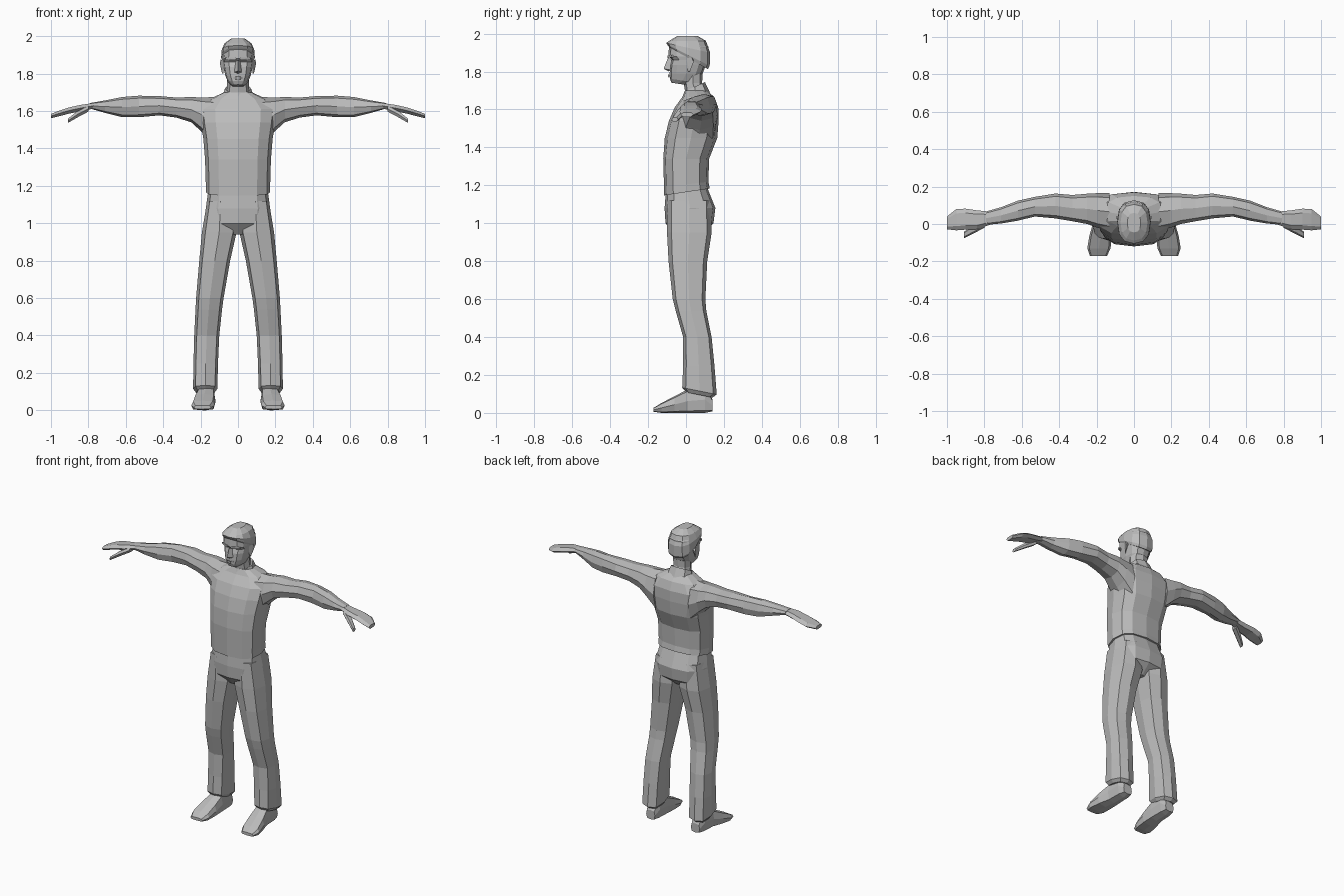
import bpy, bmesh, math
from mathutils import Vector

mat = bpy.data.materials.new("plain grey")
mat.diffuse_color = (0.5, 0.5, 0.5, 1)


def ring(axis, pos, a0, a1, b0, b1, tilt=0, n=8, p=0.75):
    """Rounded-box ring across an axis; tilt shifts the ring along the axis by its second coordinate."""
    pts = []
    for i in range(n):
        t = 2 * math.pi * i / n
        c, s = round(math.cos(t), 6), round(math.sin(t), 6)
        u = (a0 + a1) / 2 + (a1 - a0) / 2 * math.copysign(abs(c) ** p, c)
        v = (b0 + b1) / 2 + (b1 - b0) / 2 * math.copysign(abs(s) ** p, s)
        w = pos + tilt * (v - (b0 + b1) / 2)
        pts.append(Vector({'x': (w, u, v), 'y': (u, w, v), 'z': (u, v, w)}[axis]))
    return pts


def loft(name, axis, rows, n=8, p=0.75, mirror=False):
    """Skin rings together, cap both ends and optionally mirror across x."""
    bm = bmesh.new()
    rings = [[bm.verts.new(q) for q in ring(axis, *r, n=n, p=p)] for r in rows]
    for a, b in zip(rings, rings[1:]):
        for i in range(n):
            j = (i + 1) % n
            bm.faces.new((a[i], a[j], b[j], b[i]))
    bm.faces.new(rings[0])
    bm.faces.new(rings[-1])
    return finish(name, bm, mirror)


def hull(name, pts, mirror=False):
    """Small faceted solid around a few points."""
    bm = bmesh.new()
    for q in pts:
        bm.verts.new(q)
    bmesh.ops.convex_hull(bm, input=bm.verts)
    return finish(name, bm, mirror)


def finish(name, bm, mirror):
    bmesh.ops.recalc_face_normals(bm, faces=bm.faces)
    me = bpy.data.meshes.new(name)
    bm.to_mesh(me)
    bm.free()
    me.materials.append(mat)
    ob = bpy.data.objects.new(name, me)
    bpy.context.collection.objects.link(ob)
    if mirror:
        ob.modifiers.new("mirror", 'MIRROR').use_clip = False
    return ob


# Shirt body: z, x range, y range, tilt
loft("shirt", 'z', [
    (1.165, -.155, .155, -.10, .11, .15),
    (1.165, -.172, .172, -.115, .125, .15),
    (1.205, -.172, .172, -.116, .118, .12),
    (1.34, -.176, .176, -.12, .122),
    (1.45, -.185, .185, -.112, .165),
    (1.54, -.20, .20, -.09, .172),
    (1.61, -.205, .205, -.06, .17),
    (1.665, -.15, .15, -.02, .15),
    (1.70, -.075, .075, -.005, .11)], n=12, p=.75)

# Sleeves and forearms: x, y range, z range
loft("arm", 'x', [
    (.13, -.035, .165, 1.42, 1.675),
    (.195, -.02, .165, 1.49, 1.672),
    (.25, .0, .162, 1.54, 1.675),
    (.33, .015, .155, 1.565, 1.672),
    (.42, .03, .163, 1.577, 1.68),
    (.53, .04, .145, 1.567, 1.682),
    (.62, .018, .125, 1.567, 1.675),
    (.71, .003, .09, 1.59, 1.657),
    (.79, -.005, .067, 1.613, 1.643)], mirror=True)

# Hand with a bent finger block and a thumb
loft("hand", 'x', [
    (.77, -.004, .066, 1.612, 1.645),
    (.84, -.028, .073, 1.597, 1.635),
    (.90, -.03, .082, 1.585, 1.622),
    (.95, -.034, .08, 1.572, 1.606),
    (1.0, -.028, .04, 1.560, 1.586)], n=6, mirror=True)
loft("thumb", 'x', [
    (.80, -.02, .03, 1.595, 1.63),
    (.86, -.052, -.005, 1.563, 1.60),
    (.91, -.076, -.042, 1.535, 1.56)], n=6, mirror=True)

# Trouser seat and legs
loft("trouser_seat", 'z', [
    (1.18, -.158, .158, -.105, .115),
    (1.08, -.172, .172, -.113, .155),
    (1.0, -.165, .165, -.108, .145),
    (.94, -.04, .04, -.06, .08)], n=12, p=.7)
loft("trouser_leg", 'z', [
    (1.12, .02, .165, -.10, .13),
    (.95, .008, .193, -.10, .135),
    (.80, .042, .207, -.092, .112),
    (.60, .077, .224, -.07, .102),
    (.54, .085, .227, -.055, .107),
    (.40, .10, .234, -.015, .135),
    (.25, .107, .238, -.015, .15),
    (.115, .11, .24, -.02, .162, -.2),
    (.095, .125, .225, .0, .14, -.2)], p=.65, mirror=True)

# Shoe: y, x range, z range
loft("shoe", 'y', [
    (.14, .135, .20, .008, .07),
    (.10, .125, .213, 0, .14),
    (.01, .122, .217, 0, .125),
    (-.06, .12, .238, 0, .088),
    (-.13, .125, .25, 0, .052),
    (-.172, .145, .235, .006, .026)], p=.55, mirror=True)

# Neck and shirt collar
loft("neck", 'z', [
    (1.66, -.065, .065, .0, .11),
    (1.74, -.058, .058, -.012, .085),
    (1.84, -.062, .062, -.01, .09)], p=.85)
loft("collar", 'z', [
    (1.665, -.088, .088, -.025, .13, .2),
    (1.72, -.07, .07, -.008, .10, .45),
    (1.712, -.058, .058, -.004, .09, .45)], p=.85)

# Head from jaw to crown
loft("head", 'z', [
    (1.735, -.032, .032, -.076, .0, -.15),
    (1.752, -.052, .052, -.085, .05, -.15),
    (1.79, -.068, .068, -.086, .088),
    (1.835, -.078, .078, -.084, .105),
    (1.862, -.082, .082, -.075, .115),
    (1.88, -.084, .084, -.093, .12),
    (1.93, -.08, .08, -.09, .118),
    (1.965, -.06, .06, -.06, .09)], n=12, p=.75)

# Hair cap, low at the nape and high at the brow
loft("hair", 'z', [
    (1.868, -.083, .083, -.085, .115, -.55),
    (1.885, -.09, .09, -.098, .125, -.5),
    (1.925, -.088, .088, -.105, .127, -.22),
    (1.962, -.072, .072, -.088, .105),
    (1.988, -.036, .036, -.045, .06)], n=12, p=.8)

# Face details: nose, lips, brows, ears
hull("nose", [(0, -.095, 1.872), (-.012, -.075, 1.865), (.012, -.075, 1.865), (0, -.118, 1.815),
              (-.02, -.084, 1.808), (.02, -.084, 1.808), (0, -.09, 1.80)])
hull("lips", [(-.03, -.076, 1.777), (.03, -.076, 1.777), (-.01, -.096, 1.786), (.01, -.096, 1.786),
              (-.012, -.093, 1.767), (.012, -.093, 1.767)])
hull("brow", [(.012, -.098, 1.885), (.012, -.098, 1.872), (.066, -.076, 1.888), (.066, -.074, 1.874),
              (.012, -.07, 1.885), (.06, -.05, 1.88)], mirror=True)
hull("ear", [(.078, .0, 1.87), (.078, .01, 1.80), (.094, .03, 1.875), (.096, .04, 1.85),
             (.085, .02, 1.80), (.078, .04, 1.86)], mirror=True)
